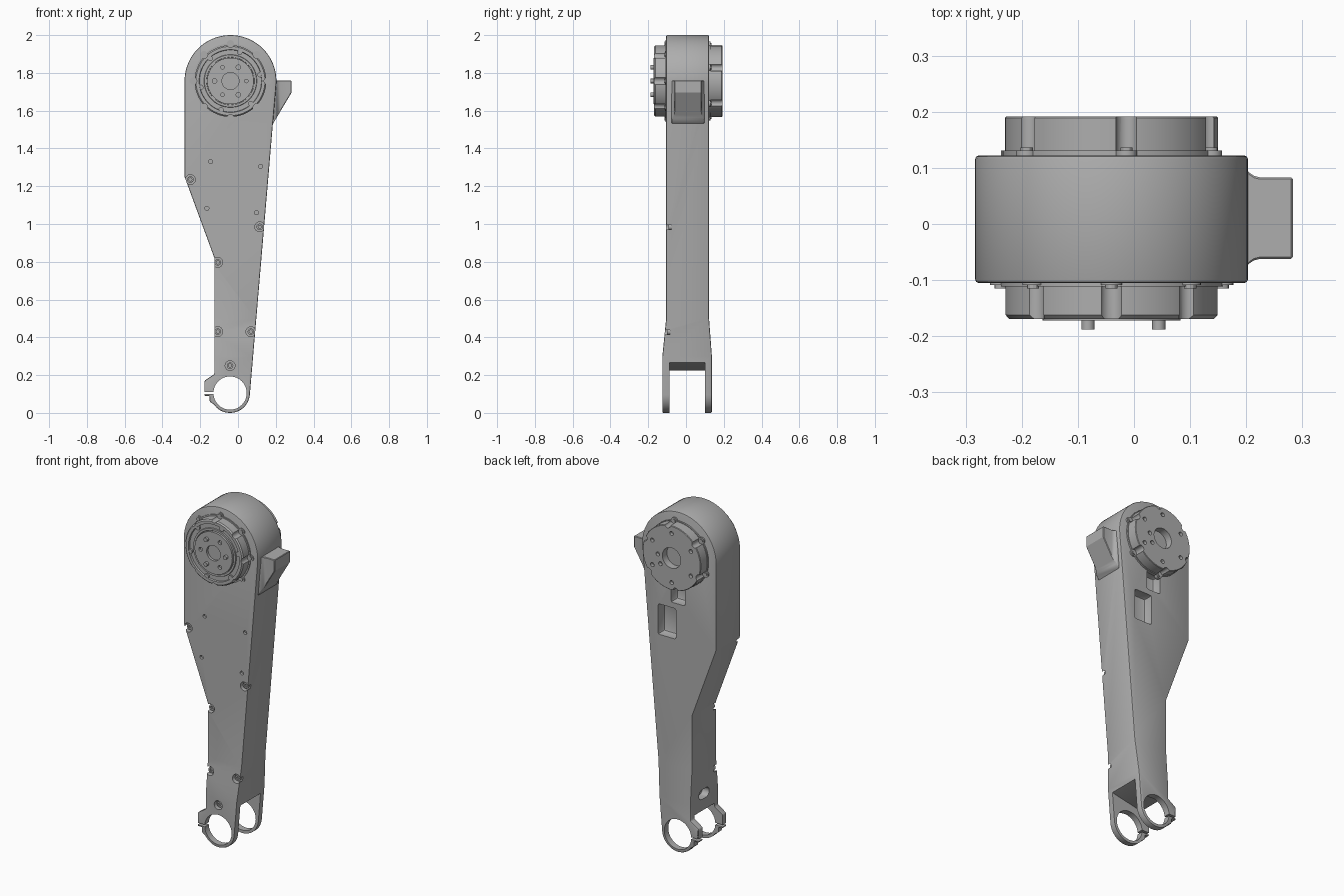
import bpy, bmesh
from math import sin, cos, radians, pi
from mathutils import Vector, Matrix

if "Cube" in bpy.data.objects:
    bpy.data.objects.remove(bpy.data.objects["Cube"])

grey = bpy.data.materials.new("machined grey")
grey.use_nodes = True
grey.diffuse_color = (0.42, 0.42, 0.42, 1)
grey.node_tree.nodes["Principled BSDF"].inputs["Base Color"].default_value = (0.42, 0.42, 0.42, 1)

HUB = (-0.04, 1.757)      # motor axis (x, z)
EYE = (-0.042, 0.105)     # fork eye axis (x, z)
FRONT, BACK = -0.105, 0.122


def finish(name, bm):
    bmesh.ops.recalc_face_normals(bm, faces=bm.faces)
    mesh = bpy.data.meshes.new(name)
    bm.to_mesh(mesh)
    bm.free()
    ob = bpy.data.objects.new(name, mesh)
    bpy.context.collection.objects.link(ob)
    mesh.materials.append(grey)
    return ob


def arc(center, r, a0, a1, n):
    return [(center[0] + r * cos(radians(a0 + (a1 - a0) * i / n)),
             center[1] + r * sin(radians(a0 + (a1 - a0) * i / n))) for i in range(n + 1)]


def prism_mesh(points, y0, y1):
    bm = bmesh.new()
    face = bm.faces.new([bm.verts.new((x, y0, z)) for x, z in points])
    side = bmesh.ops.extrude_face_region(bm, geom=[face])["geom"]
    bmesh.ops.translate(bm, vec=(0, y1 - y0, 0),
                        verts=[v for v in side if isinstance(v, bmesh.types.BMVert)])
    return bm


def prism(name, points, y0, y1):
    return finish(name, prism_mesh(points, y0, y1))


def disc(name, center, r, y0, y1, n=24):
    return prism(name, arc(center, r, 0, 360, n)[:-1], y0, y1)


def box(name, x0, x1, y0, y1, z0, z1):
    return prism(name, [(x0, z0), (x1, z0), (x1, z1), (x0, z1)], y0, y1)


def lathe(name, profile):
    """Spin (radius, y) points around the motor axis."""
    bm = bmesh.new()
    verts = [bm.verts.new((HUB[0] + r, y, HUB[1])) for r, y in profile]
    edges = [bm.edges.new(pair) for pair in zip(verts, verts[1:])]
    bmesh.ops.spin(bm, geom=verts + edges, cent=(HUB[0], 0, HUB[1]), axis=(0, 1, 0),
                   angle=2 * pi, steps=64)
    bmesh.ops.remove_doubles(bm, verts=bm.verts, dist=0.0001)
    return finish(name, bm)


def apply(ob, mod):
    bpy.context.view_layer.objects.active = ob
    bpy.ops.object.modifier_apply(modifier=mod.name)


def cut(ob, cutter):
    mod = ob.modifiers.new("cut", 'BOOLEAN')
    mod.operation, mod.solver, mod.object = 'DIFFERENCE', 'EXACT', cutter
    apply(ob, mod)
    bpy.data.objects.remove(cutter)


def bevel(ob, width, segments=2):
    mod = ob.modifiers.new("bevel", 'BEVEL')
    mod.width, mod.segments, mod.limit_method = width, segments, 'ANGLE'
    mod.angle_limit = radians(40)
    apply(ob, mod)


def around(r, count, start=0):
    return [(HUB[0] + r * cos(radians(start + 360 * i / count)),
             HUB[1] + r * sin(radians(start + 360 * i / count))) for i in range(count)]


# Arm housing: round head, tapering shank, clamp ear and eye
outline = (arc(HUB, 0.243, -5, 180, 40)
           + [(-0.283, 1.25), (-0.125, 0.82), (-0.125, 0.205), (-0.178, 0.17),
              (-0.178, 0.09), (-0.15, 0.09), (-0.15, 0.06)]
           + arc(EYE, 0.105, -145, -5, 24))
bm = prism_mesh(outline, FRONT, BACK)
for z in (0.5, 0.3):
    bmesh.ops.bisect_plane(bm, geom=bm.verts[:] + bm.edges[:] + bm.faces[:],
                           plane_co=(0, 0, z), plane_no=(0, 0, 1))
for v in bm.verts:
    flare = min(1, max(0, (0.5 - v.co.z) / 0.2))
    v.co.y += flare * (-0.02 if v.co.y < 0 else 0.015)
arm = finish("arm_housing", bm)
bevel(arm, 0.006)

# Fork gap with sloping roof, eye bore and clamp slit
cut(arm, prism("gap_cutter", [(-0.3, -0.1), (0.3, -0.1), (0.3, 0.33), (0.065, 0.262),
                              (-0.12, 0.225), (-0.3, 0.225)], -0.088, 0.1))
cut(arm, disc("eye_cutter", EYE, 0.088, -0.3, 0.3, 48))
cut(arm, box("slit_cutter", -0.3, -0.11, -0.3, 0.3, 0.099, 0.111))

# Back pockets and oval cable hole
for name, x0, x1, z0, z1 in (("large", -0.02, 0.097, 1.245, 1.425),
                             ("small", -0.08, 0.012, 1.457, 1.57)):
    pocket = box(name + "_pocket_cutter", x0, x1, 0.065, 0.2, z0, z1)
    bevel(pocket, 0.01)
    cut(arm, pocket)
oval = prism("oval_cutter", arc((0.02, 0.0), 0.028, -90, 90, 10)
             + arc((-0.02, 0.0), 0.028, 90, 270, 10), -0.05, 0.05)
oval.data.transform(Matrix.Translation((-0.13, 0.01, 0.32)) @ Matrix.Rotation(pi / 2, 4, 'Z'))
cut(arm, oval)

# Front screw recesses and their screws
recesses = [(-0.252, 1.235), (0.115, 0.985), (-0.107, 0.797), (-0.107, 0.43), (0.068, 0.43),
            (-0.042, 0.25)]
for x, z in recesses:
    face_y = FRONT - 0.02 * min(1, max(0, (0.5 - z) / 0.2))
    cut(arm, disc("recess_cutter", (x, z), 0.026, -0.3, face_y + 0.027))
    screw = disc("housing_screw", (x, z), 0.017, face_y + 0.012, face_y + 0.035)
    cut(screw, disc("socket_cutter", (x, z), 0.009, -0.3, face_y + 0.022, 6))
for spot in [(-0.145, 1.33), (0.12, 1.305), (-0.165, 1.083), (0.098, 1.06)]:
    cut(arm, disc("pin_hole_cutter", spot, 0.011, -0.3, FRONT + 0.015, 16))

# Stop bracket with flared root
bm = prism_mesh([(0.16, 1.76), (0.283, 1.76), (0.283, 1.695), (0.185, 1.53), (0.16, 1.53)],
                -0.062, 0.083)
for x in (0.2, 0.206, 0.214, 0.225):
    bmesh.ops.bisect_plane(bm, geom=bm.verts[:] + bm.edges[:] + bm.faces[:],
                           plane_co=(x, 0, 0), plane_no=(1, 0, 0))
for v in bm.verts:
    t = min(1, max(0, (0.225 - v.co.x) / 0.025))
    v.co.y += (0.014 if v.co.y > 0 else -0.014) * t * t
bevel(finish("stop_bracket", bm), 0.003, 1)

# Front motor: flange, scalloped case and stepped output face
front_flange = lathe("front_flange", [(0, -0.09), (0.198, -0.09), (0.198, -0.111), (0, -0.111)])
front_case = lathe("front_motor_case", [
    (0, -0.1), (0.19, -0.1), (0.19, -0.162), (0.183, -0.169), (0.166, -0.169), (0.164, -0.158),
    (0.14, -0.158), (0.138, -0.164), (0.127, -0.164), (0.126, -0.158), (0.123, -0.158),
    (0.123, -0.172), (0.045, -0.172), (0.045, -0.157), (0, -0.157)])
for spot in around(0.198, 8):
    cut(front_case, disc("scallop_cutter", spot, 0.02, -0.3, -0.108))
    disc("flange_lug", spot, 0.019, -0.095, -0.109)
    disc("flange_screw", spot, 0.011, -0.1, -0.115, 12)
for spot in around(0.16, 6, 12):
    disc("case_screw", spot, 0.014, -0.15, -0.168, 12)

# Output face: alternating dowel pins and threaded holes
for i, spot in enumerate(around(0.084, 6)):
    if i % 2:
        cut(front_case, disc("thread_cutter", spot, 0.012, -0.3, -0.158, 16))
    else:
        disc("dowel_pin", spot, 0.012, -0.16, -0.188, 16)

# Rear motor: flange, scalloped cover, centre bore and holes
rear_flange = lathe("rear_flange", [(0, 0.11), (0.194, 0.11), (0.194, 0.131), (0, 0.131)])
rear_case = lathe("rear_motor_case", [
    (0, 0.115), (0.19, 0.115), (0.19, 0.189), (0.187, 0.192), (0.06, 0.192), (0.06, 0.15),
    (0, 0.15)])
for spot in around(0.192, 6, 22):
    cut(rear_case, disc("scallop_cutter", spot, 0.019, 0.128, 0.3))
    disc("flange_lug", spot, 0.019, 0.11, 0.131)
    disc("flange_screw", spot, 0.011, 0.12, 0.136, 12)
for spot in around(0.145, 6, 30) + around(0.09, 3, 0)[:1] + around(0.09, 10, -36)[:2]:
    cut(rear_case, disc("cover_hole_cutter", spot, 0.012, 0.172, 0.3, 16))

# Smooth the round surfaces, keep edges crisp
for ob in bpy.context.scene.objects:
    ob.select_set(ob.type == 'MESH')
bpy.context.view_layer.objects.active = arm
bpy.ops.object.shade_smooth_by_angle(angle=radians(30))
